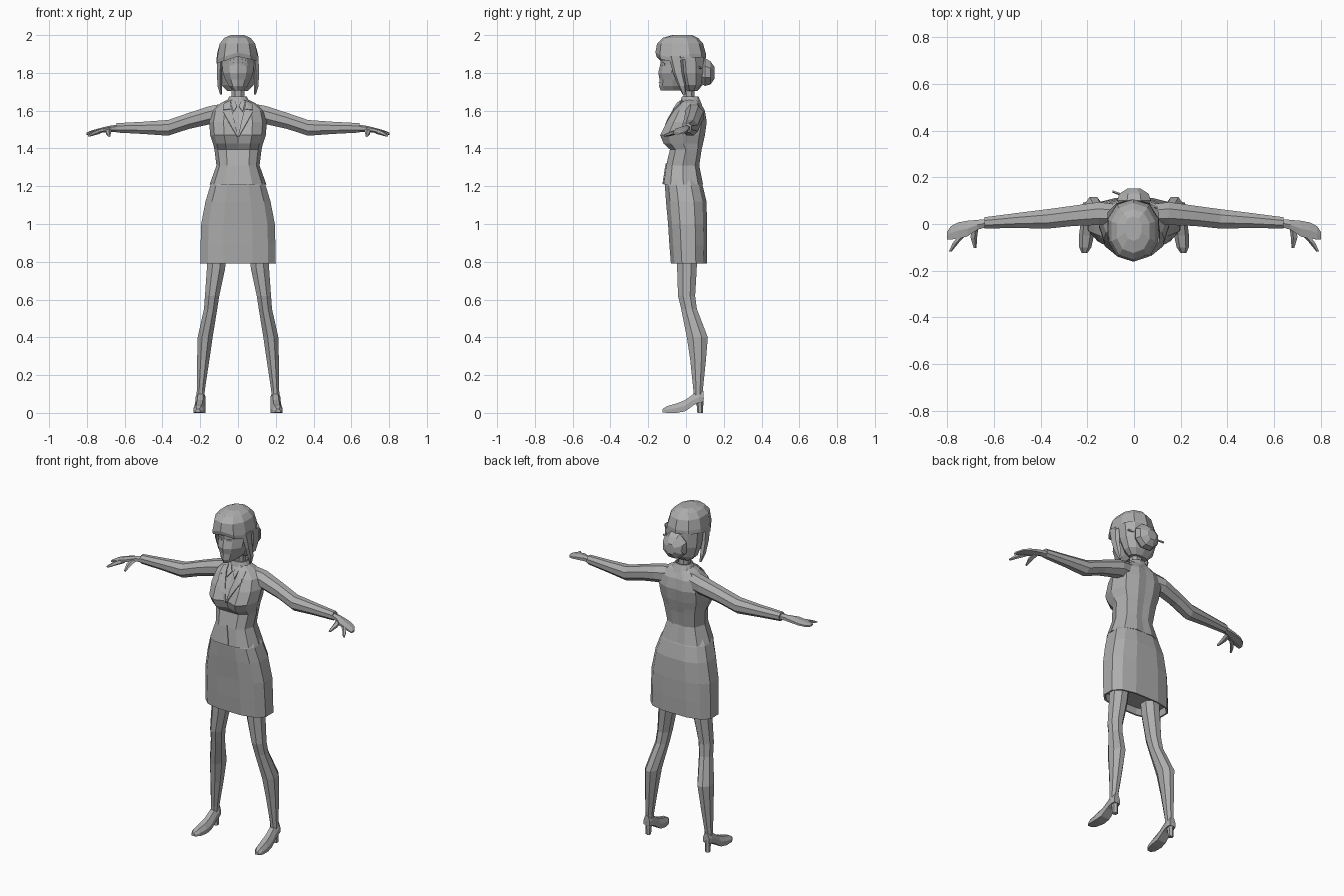
import bpy, bmesh, math
from mathutils import Vector
from mathutils.bvhtree import BVHTree

grey = bpy.data.materials.new("plain_grey")
grey.diffuse_color = (0.42, 0.42, 0.42, 1)


def loft(name, rings, mirror=False, cap=True, closed=True):
    """Skin a list of equal-length rings, flat shaded."""
    bm = bmesh.new()
    vs = [[bm.verts.new(p) for p in r] for r in rings]
    n = len(vs[0])
    for a, b in zip(vs, vs[1:]):
        for i in range(n if closed else n - 1):
            j = (i + 1) % n
            bm.faces.new((a[i], a[j], b[j], b[i]))
    if cap and closed:
        bm.faces.new(vs[0])
        bm.faces.new(vs[-1])
    bmesh.ops.recalc_face_normals(bm, faces=bm.faces)
    me = bpy.data.meshes.new(name)
    bm.to_mesh(me)
    bm.free()
    me.materials.append(grey)
    ob = bpy.data.objects.new(name, me)
    bpy.context.collection.objects.link(ob)
    if mirror:
        ob.modifiers.new("mirror", 'MIRROR')
    return ob


def ring(c, a, b, axis='z', n=8, p=1.0):
    """Oval ring round a centre; p below 1 makes it boxier."""
    out = []
    for i in range(n):
        t = 2 * math.pi * (i + 0.5) / n
        u, v = [math.copysign(abs(f) ** p, f) for f in (math.cos(t), math.sin(t))]
        d = {'x': (0, a * u, b * v), 'y': (a * u, 0, b * v), 'z': (a * u, b * v, 0)}[axis]
        out.append(Vector(c) + Vector(d))
    return out


def oval(z, rx, yf, yb, n=12, p=0.85, cx=0):
    """Level ring given by half width, front y and back y; widened to touch the given extents."""
    k = 1 / math.cos(math.pi / n) ** p
    return ring((cx, (yf + yb) / 2, z), rx * k, (yb - yf) / 2 * k, 'z', n, p)


# Jacket body
def body_ring(z, rx, yc, ym, yb):
    mid = (ym + yb) / 2
    half = [(0.5, ym), (0.85, ym * 0.65 + mid * 0.35), (1.0, mid),
            (0.8, yb * 0.75 + mid * 0.25), (0.35, yb)]
    right = [Vector((x * rx, y, z)) for x, y in half]
    left = [Vector((-v.x, v.y, z)) for v in reversed(right)]
    return [Vector((0, yc, z))] + right + [Vector((0, yb - 0.004, z))] + left


body_levels = [(1.21, .15, -.12, -.118, .09), (1.31, .114, -.105, -.104, .07),
               (1.395, .125, -.085, -.085, .083), (1.425, .132, -.095, -.118, .09),
               (1.47, .147, -.108, -.137, .10), (1.54, .153, -.088, -.102, .11),
               (1.60, .140, -.06, -.065, .10), (1.64, .092, -.035, -.037, .078),
               (1.66, .05, -.02, -.02, .06)]
jacket = loft("jacket", [body_ring(*l) for l in body_levels])
tree = BVHTree.FromPolygons([v.co for v in jacket.data.vertices],
                            [p.vertices for p in jacket.data.polygons])


def on_jacket(x, z, lift):
    hit = tree.ray_cast(Vector((x, -1, z)), Vector((0, 1, 0)))[0]
    return Vector((x, (hit.y if hit else -0.02) - lift, z))


def strip(name, inner, outer, lift, mirror=True, steps=8):
    """Cloth strip laid over the jacket front between two polylines of (x, z)."""
    def sample(line, t):
        f = t * (len(line) - 1)
        i = min(int(f), len(line) - 2)
        return Vector(line[i]).lerp(Vector(line[i + 1]), f - i)
    rows = []
    for k in range(steps + 1):
        a, b = sample(inner, k / steps), sample(outer, k / steps)
        rows.append([on_jacket(*a.lerp(b, m / 3), lift) for m in range(4)])
    ob = loft(name, rows, mirror, closed=False)
    ob.modifiers.new("thickness", 'SOLIDIFY').thickness = 0.006


strip("lapel", [(.045, 1.652), (.022, 1.56), (.001, 1.465)],
      [(.06, 1.652), (.076, 1.59), (.003, 1.46)], .008)
strip("upper_collar", [(.04, 1.655), (.035, 1.61)],
      [(.075, 1.64), (.078, 1.605)], .012, steps=4)
strip("shirt_collar", [(.02, 1.655), (.004, 1.625)],
      [(.04, 1.655), (.025, 1.595)], .008, steps=4)
strip("jacket_front_opening", [(.0, 1.32), (.0, 1.212)],
      [(.002, 1.32), (.022, 1.212)], .005, steps=4)

# Jacket collar standing round the neck
loft("collar_band", [oval(1.63, .07, -.035, .085), oval(1.675, .046, -.022, .066),
                     oval(1.675, .040, -.015, .06), oval(1.64, .04, -.015, .06)], cap=False)

# Skirt
loft("skirt", [oval(z, rx, f, b, 12, .72) for z, rx, f, b in
               [(1.25, .12, -.09, .065), (1.205, .146, -.112, .088), (1.12, .172, -.106, .108),
                (1.0, .195, -.095, .112), (.89, .198, -.088, .112), (.79, .2, -.08, .11),
                (.79, .19, -.07, .10), (.83, .185, -.065, .095)]])

# Legs
loft("leg", [ring((x, y, z), a, b, 'z', 8) for z, x, y, a, b in
             [(.86, .108, .005, .055, .058), (.76, .117, .005, .052, .056),
              (.62, .137, .003, .041, .049), (.55, .145, .016, .038, .045),
              (.40, .174, .060, .043, .060), (.28, .184, .064, .035, .045),
              (.12, .197, .064, .023, .027), (.06, .199, .064, .022, .026)]], True)


# Shoes
def shoe_ring(y, x, w, lo, hi):
    m = lo + (hi - lo) * 0.5
    return [(x - w, y, lo), (x + w, y, lo), (x + w, y, m),
            (x + w * .5, y, hi), (x - w * .5, y, hi), (x - w, y, m)]


loft("shoe", [shoe_ring(*s) for s in
              [(-.125, .212, .012, .003, .02), (-.10, .209, .026, 0, .036),
               (-.05, .204, .032, 0, .05), (-.005, .201, .029, .008, .068),
               (.04, .199, .026, .04, .10), (.07, .198, .026, .055, .115),
               (.092, .198, .02, .06, .115)]], True)
loft("shoe_heel", [ring((.198, y, z), a, b, 'z', 6) for z, y, a, b in
                   [(0, .075, .015, .015), (.035, .074, .015, .017), (.075, .07, .023, .024)]], True)

# Sleeves with a cuff
loft("sleeve", [ring((x, y, z), a, b, 'x', 8) for x, y, z, a, b in
                [(.075, .04, 1.585, .048, .058), (.15, .045, 1.576, .053, .052),
                 (.26, .035, 1.546, .047, .046), (.37, .022, 1.509, .045, .045),
                 (.5, .015, 1.509, .035, .035), (.642, .005, 1.509, .026, .027)]], True)

# Hands
loft("hand", [ring((x, y, z), a, b, 'x', 6) for x, y, z, a, b in
              [(.63, .004, 1.507, .02, .019), (.67, -.003, 1.505, .024, .017),
               (.715, -.02, 1.498, .039, .014), (.755, -.028, 1.490, .040, .011),
               (.785, -.038, 1.483, .033, .009), (.802, -.05, 1.477, .018, .006)]], True)
loft("index_finger", [ring(c, r, r * .8, 'y', 5) for c, r in
                      [((.735, -.045, 1.49), .016), ((.765, -.08, 1.48), .014),
                       ((.788, -.117, 1.468), .007)]], True)
loft("thumb", [ring(c, r, r * .8, 'y', 5) for c, r in
               [((.685, -.015, 1.498), .018), ((.688, -.06, 1.483), .015),
                ((.682, -.102, 1.466), .007)]], True)

# Neck
loft("neck", [oval(z, r, f, b, 8) for z, r, f, b in
              [(1.62, .045, -.02, .055), (1.67, .033, -.012, .045), (1.76, .035, -.02, .045)]])


# Face with a centre ridge
def face_ring(z, w, yf, yb):
    return [(0, yf, z), (w * .55, yf + .018, z), (w, yf + .07, z), (w * .9, yb, z),
            (-w * .9, yb, z), (-w, yf + .07, z), (-w * .55, yf + .018, z)]


loft("face", [face_ring(*f) for f in
              [(1.93, .085, -.138, .05), (1.85, .085, -.135, .05), (1.80, .08, -.147, .05),
               (1.765, .068, -.140, .05), (1.73, .05, -.142, .04), (1.708, .028, -.135, .0)]])

# Eyes and brows, thin slanted plates following the face
for part, z, h in (("eye", 1.845, .007), ("brow", 1.868, .003)):
    rows = [[(x, y, z - h + d), (x, y, z + h + d)] for x, y, d in
            [(.017, -.134, 0), (.035, -.127, .003), (.052, -.113, 0)]]
    ob = loft(part, rows, True, closed=False)
    ob.modifiers.new("thickness", 'SOLIDIFY').thickness = 0.005
mouth = loft("mouth", [[(x, y, 1.748), (x, y, 1.753)] for x, y in
                       [(-.018, -.136), (0, -.145), (.018, -.136)]], closed=False)

# Hair cap with fringe overhang
hair = loft("hair", [oval(z, r, f, b, 10, .9, -.003) for z, r, f, b in
                     [(2.0, .035, -.07, .03), (1.985, .07, -.12, .06), (1.955, .094, -.148, .085),
                      (1.90, .108, -.156, .10), (1.878, .110, -.15, .10), (1.885, .110, -.055, .10),
                      (1.80, .104, -.045, .10), (1.735, .085, -.02, .085), (1.705, .055, .0, .06)]])
# Sweep the fringe down toward the temples
for v in hair.data.vertices:
    if 1.87 < v.co.z < 1.90 and v.co.y < -.04:
        v.co.z += .012 - .32 * abs(v.co.x - .01)

# Side locks
loft("side_lock", [ring(c, a, b, 'z', 5) for c, a, b in
                   [((.094, -.055, 1.89), .018, .04), ((.100, -.04, 1.80), .014, .03),
                    ((.098, -.02, 1.73), .013, .022), ((.090, -.01, 1.685), .006, .008)]], True)

# Bun and hair pin
loft("bun", [ring((0, y, z), a, b, 'y', 8) for y, z, a, b in
             [(.07, 1.81, .06, .065), (.10, 1.805, .078, .08),
              (.13, 1.80, .068, .066), (.152, 1.80, .03, .032)]])
loft("hair_pin", [ring(c, .006, .006, 'x', 5) for c in [(-.092, .14, 1.79), (.1, .07, 1.83)]])
